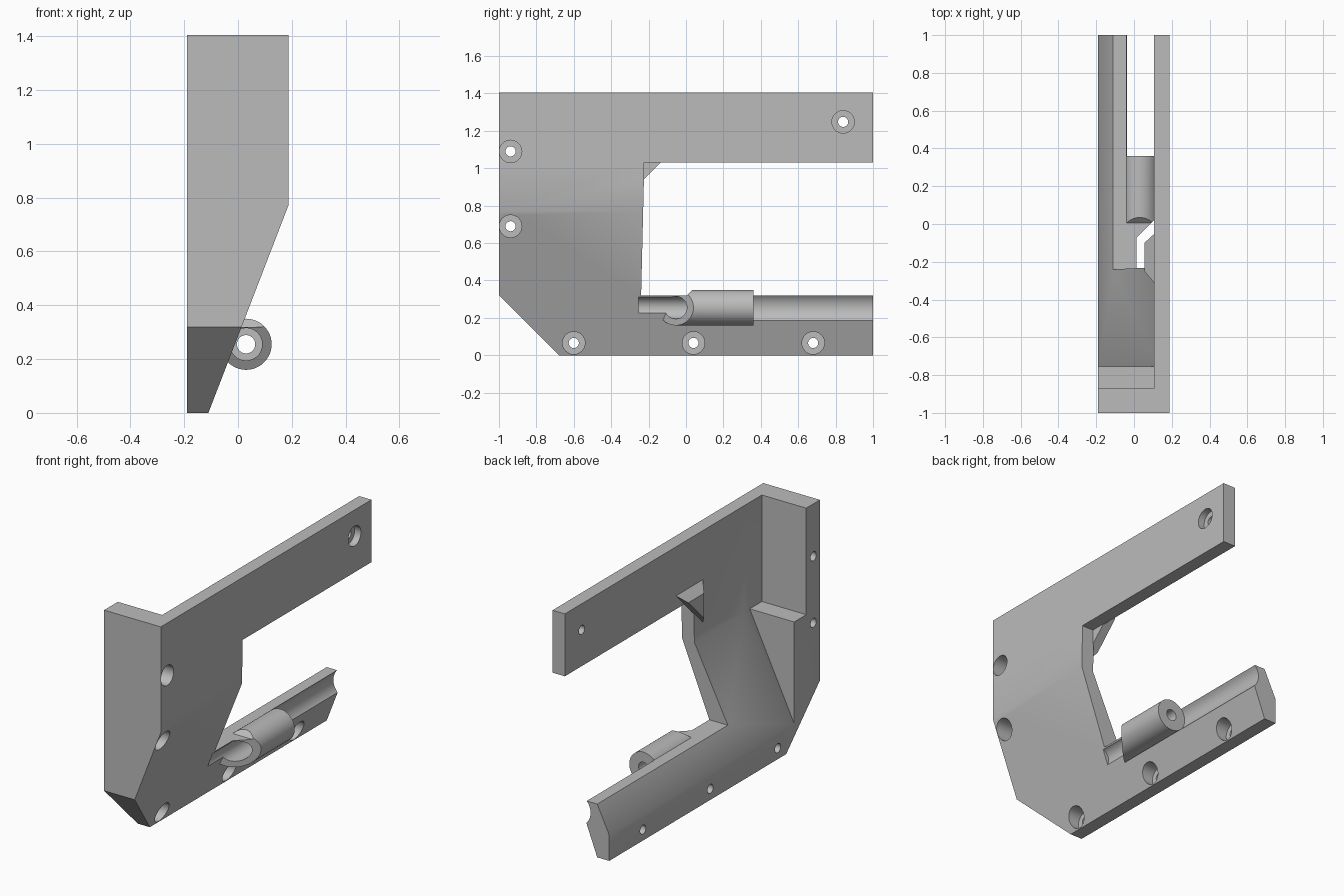
import bpy, bmesh, math
from mathutils import Matrix, Vector

old = bpy.data.objects.get("Cube")
if old:
    bpy.data.objects.remove(old, do_unlink=True)

grey = bpy.data.materials.new("plain_grey")
grey.use_nodes = True
colour = (0.5, 0.5, 0.5, 1)
grey.diffuse_color = colour
grey.node_tree.nodes["Principled BSDF"].inputs["Base Color"].default_value = colour


def finish(name, bm):
    bmesh.ops.recalc_face_normals(bm, faces=bm.faces)
    mesh = bpy.data.meshes.new(name)
    bm.to_mesh(mesh)
    bm.free()
    mesh.materials.append(grey)
    ob = bpy.data.objects.new(name, mesh)
    bpy.context.collection.objects.link(ob)
    return ob


def prism(name, profile, axis, start, end):
    """Extrude a 2D profile along x, y or z."""
    def place(p, t):
        v = list(p)
        v.insert("xyz".index(axis), t)
        return Vector(v)
    bm = bmesh.new()
    face = bm.faces.new([bm.verts.new(place(p, start)) for p in profile])
    ext = bmesh.ops.extrude_face_region(bm, geom=[face])
    verts = [g for g in ext["geom"] if isinstance(g, bmesh.types.BMVert)]
    bmesh.ops.translate(bm, verts=verts, vec=place((0, 0), end - start))
    return finish(name, bm)


def rod(name, axis, centre, radius, start, end):
    """Cylinder along x or y through the given centre of the other two axes."""
    mid = list(centre)
    mid.insert("xyz".index(axis), (start + end) / 2)
    turn = Matrix.Rotation(math.pi / 2, 4, "Y" if axis == "x" else "X")
    bm = bmesh.new()
    bmesh.ops.create_cone(bm, cap_ends=True, segments=48, radius1=radius, radius2=radius,
                          depth=end - start, matrix=Matrix.Translation(mid) @ turn)
    return finish(name, bm)


def combine(target, tool, operation="DIFFERENCE"):
    mod = target.modifiers.new("cut", "BOOLEAN")
    mod.operation = operation
    mod.solver = "EXACT"
    mod.object = tool
    bpy.context.view_layer.objects.active = target
    bpy.ops.object.modifier_apply(modifier=mod.name)
    bpy.data.objects.remove(tool, do_unlink=True)


# Solid bracket with a sloped outer side
bracket = prism("bracket", [(-0.19, 0), (-0.11, 0), (0.187, 0.77), (0.187, 1.405), (-0.19, 1.405)],
                "y", -1, 1)

# Hollow inside, leaving the side plate, the front wall and its ledge
combine(bracket, prism("pocket", [(0.105, 1.5), (0.105, 0.765), (-0.25, 0.031), (-0.25, 1.5)],
                       "y", -0.755, 1.1))
combine(bracket, prism("upper_pocket", [(-0.3, 0.765), (0.105, 0.765), (0.105, 1.5), (-0.3, 1.5)],
                       "y", -0.87, -0.7))

# Window between the two arms, and the front bottom chamfer
combine(bracket, prism("window", [(-0.24, 0.32), (1.1, 0.32), (1.1, 1.03), (-0.225, 1.03), (-0.225, 0.94)],
                       "x", -0.5, 0.5))
combine(bracket, prism("chamfer", [(-1.1, 0.42), (-1.1, -0.1), (-0.58, -0.1)], "x", -0.5, 0.5))

# Groove along the lower arm
axis_point = (0.03, 0.255)
combine(bracket, rod("groove", "y", axis_point, 0.096, 0.36, 1.1))

# Tube with a slanted mouth and a trimmed top
tube = rod("tube", "y", axis_point, 0.095, -0.25, 0.36)
combine(tube, prism("mouth_cut", [(-0.3, -0.385), (0.3, 0.215), (0.3, -0.6), (-0.3, -0.6)], "z", 0, 0.6))
combine(tube, prism("top_cut", [(-0.4, 0.32), (0.005, 0.32), (0.085, 0.4), (-0.4, 0.4)], "x", -0.2, 0.3))
combine(bracket, tube, "UNION")
combine(bracket, rod("wide_bore", "y", axis_point, 0.06, -0.255, 0.2))
combine(bracket, rod("narrow_bore", "y", axis_point, 0.034, 0.1, 0.5))

# Tapered corner brace behind the side plate
bm = bmesh.new()
for x, low, high in ((0.11, -0.315, -0.05), (0.055, -0.25, -0.1)):
    for y, z in ((low, low + 1.165), (high, high + 1.165), (low, high + 1.165)):
        bm.verts.new((x, y, z))
bmesh.ops.convex_hull(bm, input=bm.verts)
combine(bracket, finish("corner_brace", bm), "UNION")

# Counterbored screw holes: y, z and seat depth
for y, z, seat in ((0.84, 1.248, 0.145), (-0.938, 1.09, 0.05), (-0.938, 0.69, 0.05),
                   (-0.6, 0.066, -0.15), (0.04, 0.066, -0.15), (0.68, 0.066, -0.15)):
    combine(bracket, rod("screw_seat", "x", (y, z), 0.06, seat, 0.4))
    combine(bracket, rod("screw_hole", "x", (y, z), 0.027, -0.4, seat + 0.02))

bpy.ops.object.select_all(action="DESELECT")
bracket.select_set(True)
bpy.context.view_layer.objects.active = bracket
bpy.ops.object.shade_smooth_by_angle(angle=math.radians(30))
